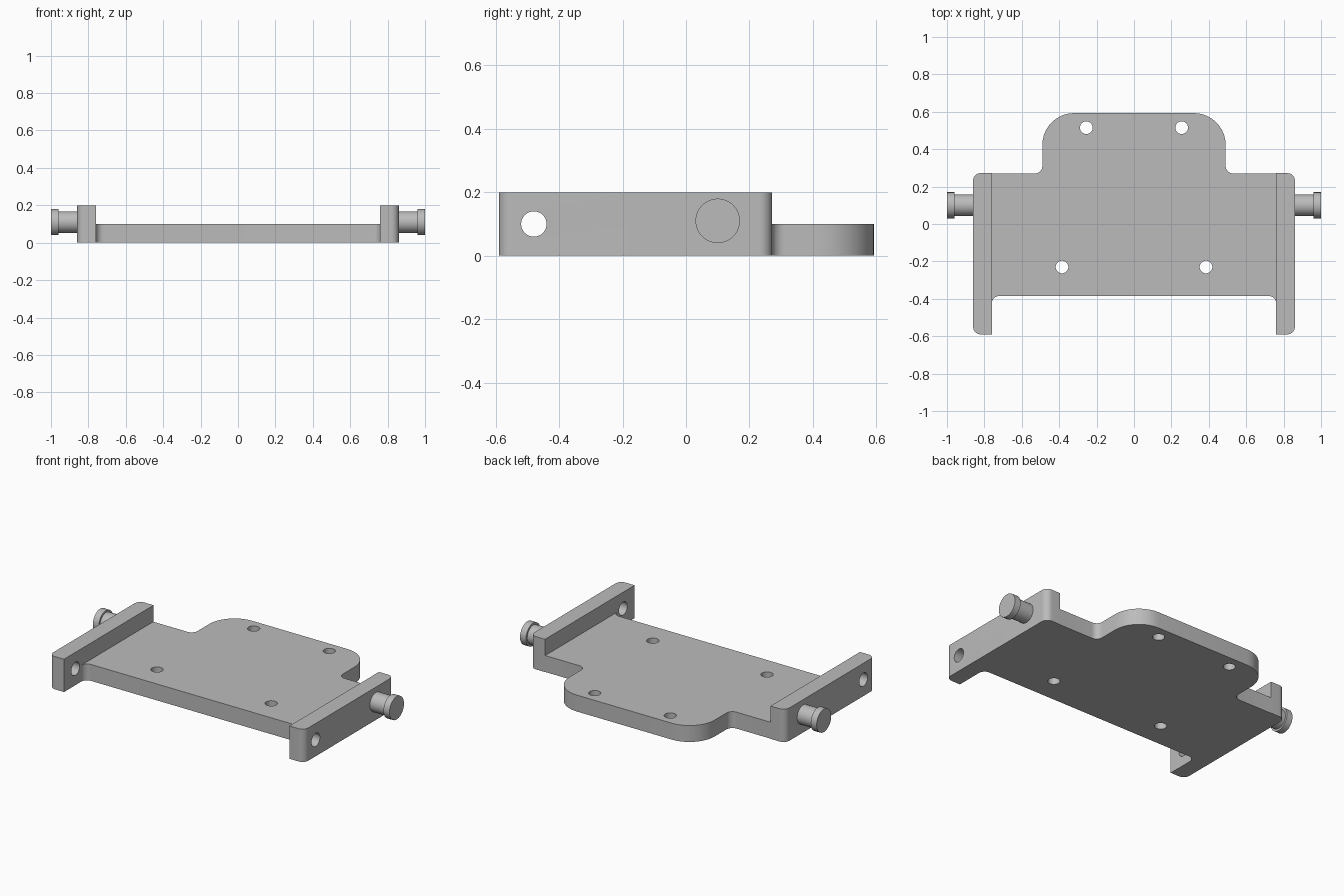
import bpy, bmesh, math
from mathutils import Vector, Matrix

if "Cube" in bpy.data.objects:
    bpy.data.objects.remove(bpy.data.objects["Cube"])

grey = bpy.data.materials.new("grey metal")
grey.diffuse_color = (0.5, 0.5, 0.5, 1)
grey.use_nodes = True
grey.node_tree.nodes["Principled BSDF"].inputs["Base Color"].default_value = grey.diffuse_color


def rounded(corners, steps=10):
    """Round the corners of an outline given as (x, y, radius)."""
    pts = []
    for i, (x, y, r) in enumerate(corners):
        p = Vector((x, y))
        if r == 0:
            pts.append(p)
            continue
        a = (Vector(corners[i - 1][:2]) - p).normalized()
        b = (Vector(corners[(i + 1) % len(corners)][:2]) - p).normalized()
        # all corners are square, so the arc centre lies at r along both sides
        c = p + (a + b) * r
        for k in range(steps + 1):
            t = k / steps * math.pi / 2
            pts.append(c - b * r * math.cos(t) - a * r * math.sin(t))
    return pts


def finish(bm, name):
    bmesh.ops.recalc_face_normals(bm, faces=bm.faces)
    me = bpy.data.meshes.new(name)
    bm.to_mesh(me)
    bm.free()
    me.materials.append(grey)
    ob = bpy.data.objects.new(name, me)
    bpy.context.collection.objects.link(ob)
    return ob


def slab(name, pts, height):
    bm = bmesh.new()
    f = bm.faces.new([bm.verts.new((p.x, p.y, 0)) for p in pts])
    res = bmesh.ops.extrude_face_region(bm, geom=[f])
    top = [v for v in res["geom"] if isinstance(v, bmesh.types.BMVert)]
    bmesh.ops.translate(bm, verts=top, vec=(0, 0, height))
    return finish(bm, name)


def cylinder(name, loc, radius, depth, axis="Z"):
    bm = bmesh.new()
    m = Matrix.Translation(loc)
    if axis == "X":
        m = m @ Matrix.Rotation(math.pi / 2, 4, "Y")
    bmesh.ops.create_cone(bm, cap_ends=True, segments=48, radius1=radius,
                          radius2=radius, depth=depth, matrix=m)
    return finish(bm, name)


def combine(target, other, operation):
    mod = target.modifiers.new("combine", "BOOLEAN")
    mod.operation, mod.solver, mod.object = operation, "EXACT", other
    bpy.context.view_layer.objects.active = target
    bpy.ops.object.modifier_apply(modifier=mod.name)
    bpy.data.objects.remove(other)


def smooth(ob):
    bpy.ops.object.select_all(action="DESELECT")
    ob.select_set(True)
    bpy.context.view_layer.objects.active = ob
    bpy.ops.object.shade_smooth_by_angle(angle=math.radians(30))


# Base plate with rear tab and filleted inner corners
half = [(0.76, -0.385, 0.04), (0.76, -0.45, 0), (0.8, -0.45, 0),
        (0.8, 0.27, 0), (0.49, 0.27, 0.04), (0.49, 0.593, 0.17)]
outline = half + [(-x, y, r) for x, y, r in reversed(half)]
body = slab("mounting_plate", rounded(outline), 0.1)

# Side rails with rounded outer corners, joined to the plate
for s in (1, -1):
    rail = slab("side_rail", rounded([
        (s * 0.76, -0.59, 0), (s * 0.86, -0.59, 0.04),
        (s * 0.86, 0.272, 0.04), (s * 0.76, 0.272, 0)]), 0.2)
    combine(body, rail, "UNION")

# Screw holes in the plate, cross holes in the rails
for s in (1, -1):
    for x, y in ((0.255, 0.515), (0.385, -0.23)):
        combine(body, cylinder("cutter", (s * x, y, 0.05), 0.034, 0.4), "DIFFERENCE")
    combine(body, cylinder("cutter", (s * 0.81, -0.48, 0.1), 0.04, 0.3, "X"), "DIFFERENCE")
smooth(body)

# Side pins: a shaft and a wider head, turned as one profile
for s, side in ((1, "right"), (-1, "left")):
    pin = cylinder(side + "_pin", (s * 0.91, 0.1, 0.11), 0.058, 0.14, "X")
    head = cylinder("pin_head", (s * 0.98, 0.1, 0.11), 0.07, 0.04, "X")
    combine(pin, head, "UNION")
    smooth(pin)
